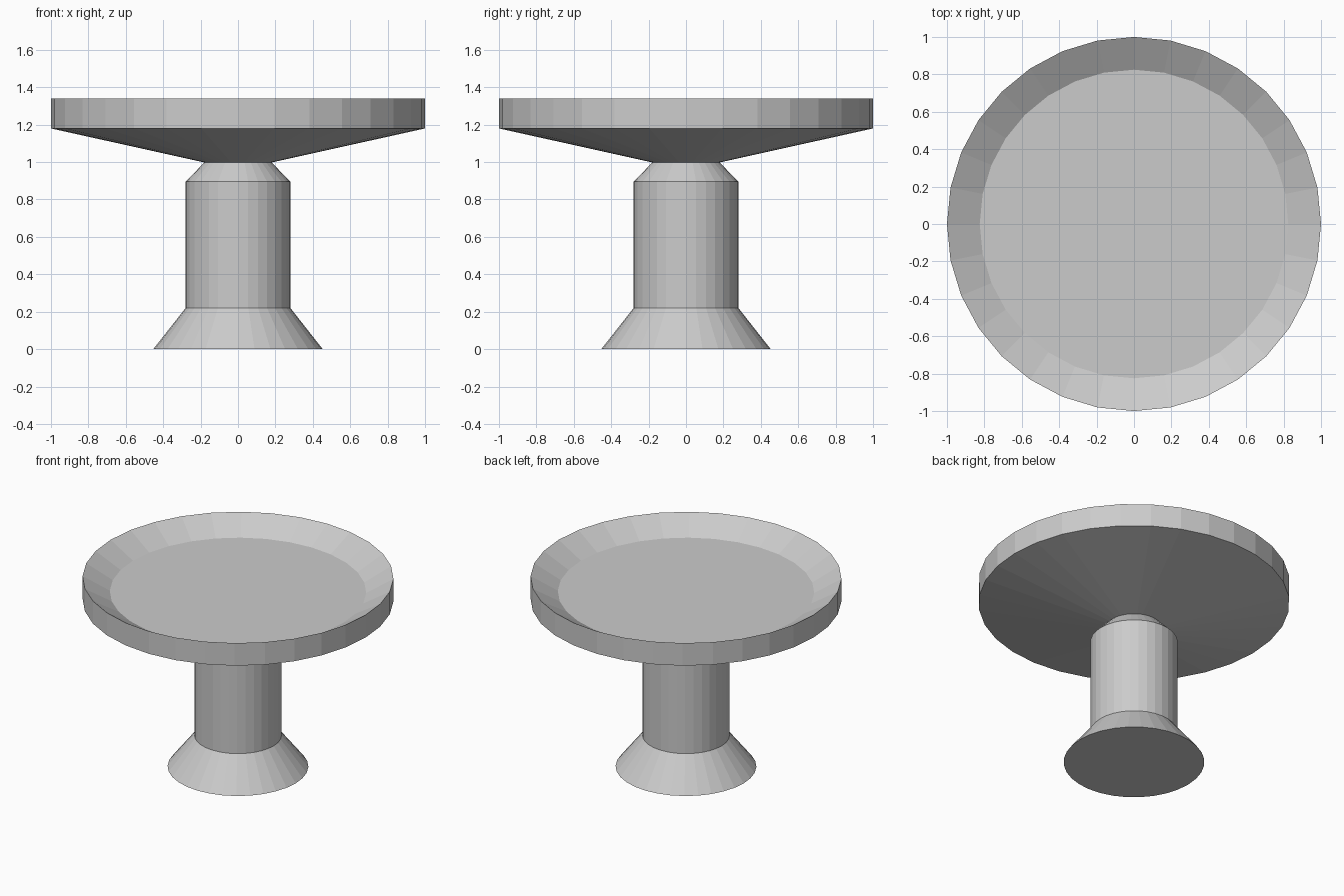
import bpy, bmesh
from math import cos, sin, tau

if "Cube" in bpy.data.objects:
    bpy.data.objects.remove(bpy.data.objects["Cube"])

SIDES = 32


def lathe(name, profile):
    """Revolve (radius, z) points around z; radius 0 becomes a single pole."""
    bm = bmesh.new()
    rings = []
    for r, z in profile:
        n = SIDES if r > 0 else 1
        rings.append([bm.verts.new((r * cos(tau * i / SIDES), r * sin(tau * i / SIDES), z))
                      for i in range(n)])
    for a, b in zip(rings, rings[1:]):
        for i in range(SIDES):
            j = (i + 1) % SIDES
            if len(a) == 1:
                bm.faces.new((a[0], b[j], b[i]))
            elif len(b) == 1:
                bm.faces.new((a[i], a[j], b[0]))
            else:
                bm.faces.new((a[i], a[j], b[j], b[i]))
    mesh = bpy.data.meshes.new(name)
    bm.to_mesh(mesh)
    bm.free()
    obj = bpy.data.objects.new(name, mesh)
    bpy.context.collection.objects.link(obj)
    return obj


# Flared foot, straight column and tapered neck
lathe("pedestal", [(0, 0), (0.453, 0), (0.28, 0.22), (0.28, 0.895), (0.18, 0.998)])

# Shallow dish: conical underside, upright rim, sloped inner wall, flat floor
lathe("dish", [(0.18, 0.998), (1, 1.18), (1, 1.34), (0.825, 1.238), (0, 1.238)])
